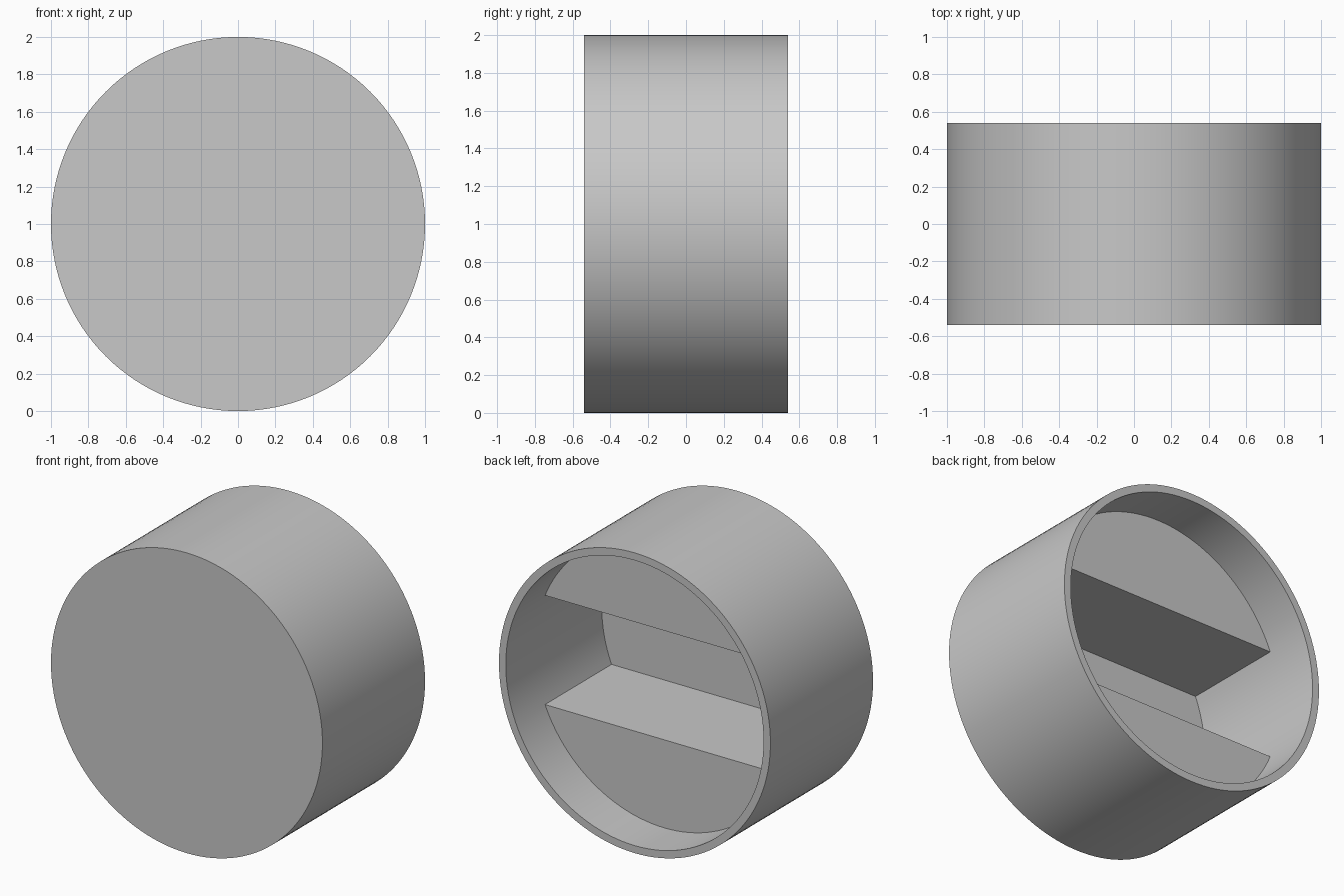
import bpy
import bmesh
from math import sin, cos, tau, radians

SIDES = 128
STEP = SIDES // 16            # slot corners sit 22.5 degrees above and below the middle
R_OUT, R_IN = 1.0, 0.95
Y_FRONT, Y_FLOOR, Y_STEP, Y_RIM = -0.54, -0.47, 0.23, 0.54

cube = bpy.data.objects.get("Cube")
if cube:
    bpy.data.objects.remove(cube, do_unlink=True)

grey = bpy.data.materials.new("light_grey")
grey.use_nodes = True
colour = (0.58, 0.58, 0.58, 1)
grey.diffuse_color = colour
grey.node_tree.nodes["Principled BSDF"].inputs["Base Color"].default_value = colour

bm = bmesh.new()


def ring(radius, y):
    """Circle of vertices around the y axis."""
    return [bm.verts.new((radius * cos(tau * i / SIDES), y, 1 + radius * sin(tau * i / SIDES)))
            for i in range(SIDES)]


def bridge(a, b, indices=range(SIDES)):
    """Quads between two rings."""
    for i in indices:
        j = (i + 1) % SIDES
        bm.faces.new((a[i], a[j], b[j], b[i]))


def arc(verts, start, end):
    return [verts[i % SIDES] for i in range(start, end + 1)]


front = ring(R_OUT, Y_FRONT)
rim_out = ring(R_OUT, Y_RIM)
rim_in = ring(R_IN, Y_RIM)
ledge = ring(R_IN, Y_STEP)

# Closed front disc, outer wall, back rim and shallow recess wall
bm.faces.new(front)
bridge(front, rim_out)
bridge(rim_out, rim_in)
bridge(rim_in, ledge)

# Raised blocks above and below the slot
half = SIDES // 2
bm.faces.new(arc(ledge, STEP, half - STEP))
bm.faces.new(arc(ledge, half + STEP, SIDES - STEP))

# Slot: curved ends, floor and the two flat sides
floor = ring(R_IN, Y_FLOOR)
ends = [range(-STEP, STEP), range(half - STEP, half + STEP)]
for end in ends:
    bridge(ledge, floor, [i % SIDES for i in end])
bm.faces.new(arc(floor, -STEP, STEP) + arc(floor, half - STEP, half + STEP))
for a, b in ((STEP, half - STEP), (half + STEP, SIDES - STEP)):
    bm.faces.new((ledge[a], ledge[b], floor[b], floor[a]))

bmesh.ops.delete(bm, geom=[v for v in bm.verts if not v.link_faces], context='VERTS')
bmesh.ops.recalc_face_normals(bm, faces=bm.faces[:])

mesh = bpy.data.meshes.new("slotted_cup")
bm.to_mesh(mesh)
bm.free()
mesh.materials.append(grey)
cup = bpy.data.objects.new("slotted_cup", mesh)
bpy.context.collection.objects.link(cup)

bpy.ops.object.select_all(action='DESELECT')
cup.select_set(True)
bpy.context.view_layer.objects.active = cup
bpy.ops.object.shade_smooth_by_angle(angle=radians(30))
